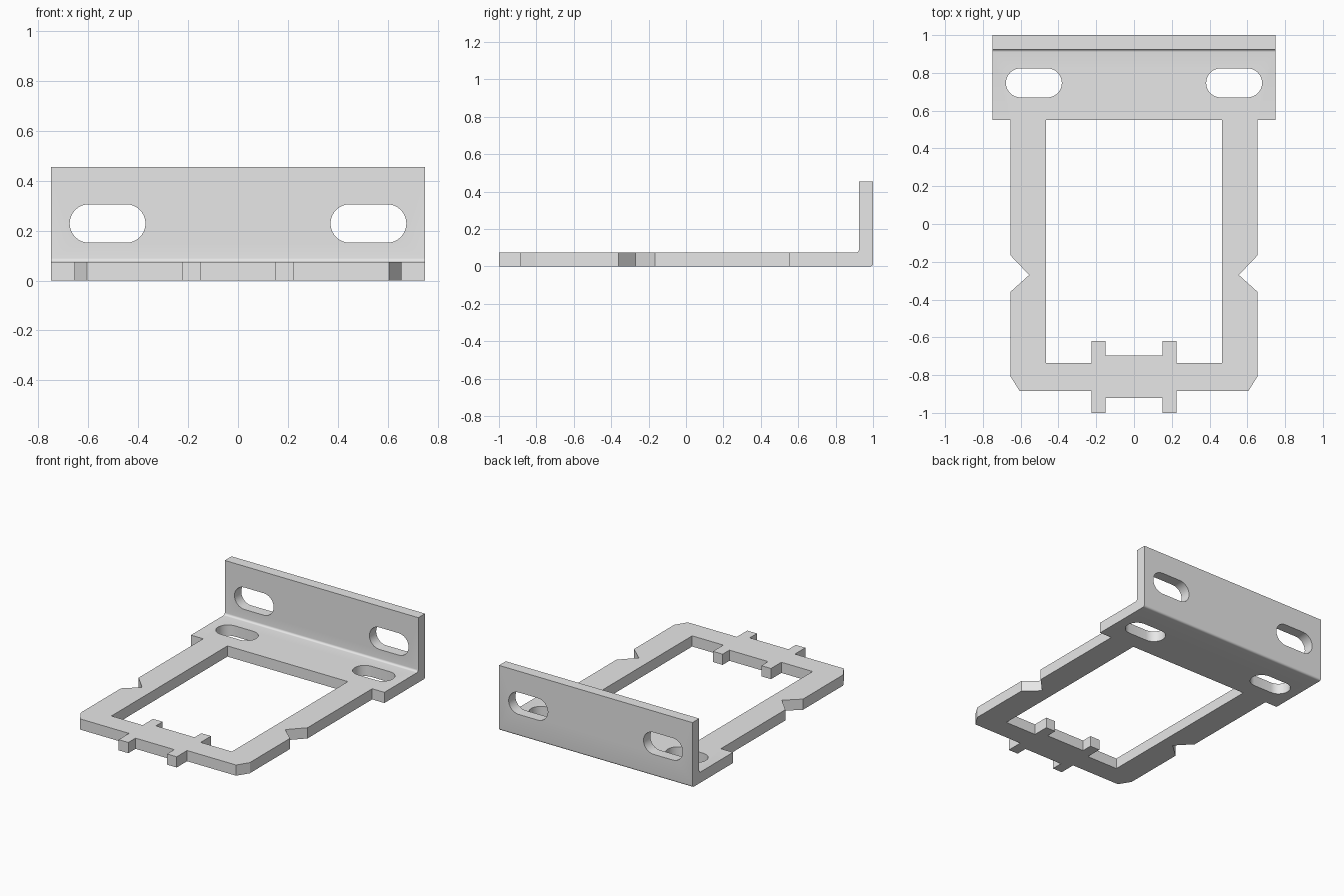
import bpy, bmesh, math
from mathutils import Matrix, Vector

default = bpy.data.objects.get("Cube")
if default:
    bpy.data.objects.remove(default, do_unlink=True)

T = 0.075      # sheet thickness
H = 0.455      # upright flange height
R = 0.015      # bend radius

steel = bpy.data.materials.new("plain_grey_steel")
steel.use_nodes = True
steel.diffuse_color = (0.8, 0.8, 0.8, 1)
steel.node_tree.nodes["Principled BSDF"].inputs["Base Color"].default_value = (0.8, 0.8, 0.8, 1)


def prism(name, points, depth, matrix):
    """Closed 2D outline extruded along its normal, then placed."""
    bm = bmesh.new()
    face = bm.faces.new([bm.verts.new((u, v, 0)) for u, v in points])
    out = bmesh.ops.extrude_face_region(bm, geom=[face])
    moved = [g for g in out["geom"] if isinstance(g, bmesh.types.BMVert)]
    bmesh.ops.translate(bm, verts=moved, vec=(0, 0, depth))
    bmesh.ops.transform(bm, matrix=matrix, verts=bm.verts)
    bmesh.ops.recalc_face_normals(bm, faces=bm.faces)
    mesh = bpy.data.meshes.new(name)
    bm.to_mesh(mesh)
    bm.free()
    mesh.materials.append(steel)
    obj = bpy.data.objects.new(name, mesh)
    bpy.context.collection.objects.link(obj)
    return obj


def mirrored(half):
    return half + [(-x, y) for x, y in reversed(half)]


def arc(cx, cy, r, start, end, n):
    angles = [math.radians(start + (end - start) * i / n) for i in range(n + 1)]
    return [(cx + r * math.cos(a), cy + r * math.sin(a)) for a in angles]


def slot(cx, cy, half_length, r):
    k = half_length - r
    return arc(cx + k, cy, r, -90, 90, 16) + arc(cx - k, cy, r, 90, 270, 16)


def cut(target, cutter, operation):
    mod = target.modifiers.new(cutter.name, "BOOLEAN")
    mod.object, mod.operation, mod.solver = cutter, operation, "EXACT"
    bpy.context.view_layer.objects.active = target
    bpy.ops.object.modifier_apply(modifier=mod.name)
    bpy.data.objects.remove(cutter, do_unlink=True)


# Bent sheet: L-shaped side profile swept across x
profile = [(-1.1, 0)] + arc(1 - R, R, R, -90, 0, 6) + [(1, H), (1 - T, H)]
profile += arc(1 - T - R, T + R, R, 0, -90, 6) + [(-1.1, T)]
along_x = Matrix(((0, 0, 1, -0.8), (1, 0, 0, 0), (0, 1, 0, 0), (0, 0, 0, 1)))
bracket = prism("mounting_bracket", profile, 1.6, along_x)

# Outer outline with front tabs, chamfered corners, side notches and wide rear
outer = mirrored([(0.15, -0.92), (0.15, -1), (0.225, -1), (0.225, -0.885),
                  (0.605, -0.885), (0.655, -0.805), (0.655, -0.36), (0.555, -0.27),
                  (0.655, -0.165), (0.655, 0.55), (0.75, 0.55), (0.75, 1.1)])
below = Matrix.Translation((0, 0, -0.1))
cut(bracket, prism("outline", outer, 0.8, below), "INTERSECT")

# Central opening with two inner tabs
inner = mirrored([(0.15, -0.695), (0.15, -0.62), (0.225, -0.62), (0.225, -0.735),
                  (0.467, -0.735), (0.467, 0.55)])
cut(bracket, prism("opening", inner, 0.3, below), "DIFFERENCE")

# Mounting slots in the base and in the upright flange
upright = Matrix.Translation((0, 1.1, 0)) @ Matrix.Rotation(math.pi / 2, 4, "X")
for side in (-1, 1):
    cut(bracket, prism("base_slot", slot(side * 0.53, 0.747, 0.148, 0.077), 0.3, below), "DIFFERENCE")
    cut(bracket, prism("flange_slot", slot(side * 0.523, 0.229, 0.152, 0.077), 0.3, upright), "DIFFERENCE")

# Smooth bends and slot ends, crisp edges elsewhere
bpy.ops.object.select_all(action="DESELECT")
bracket.select_set(True)
bpy.context.view_layer.objects.active = bracket
bpy.ops.object.shade_smooth_by_angle(angle=math.radians(30))
